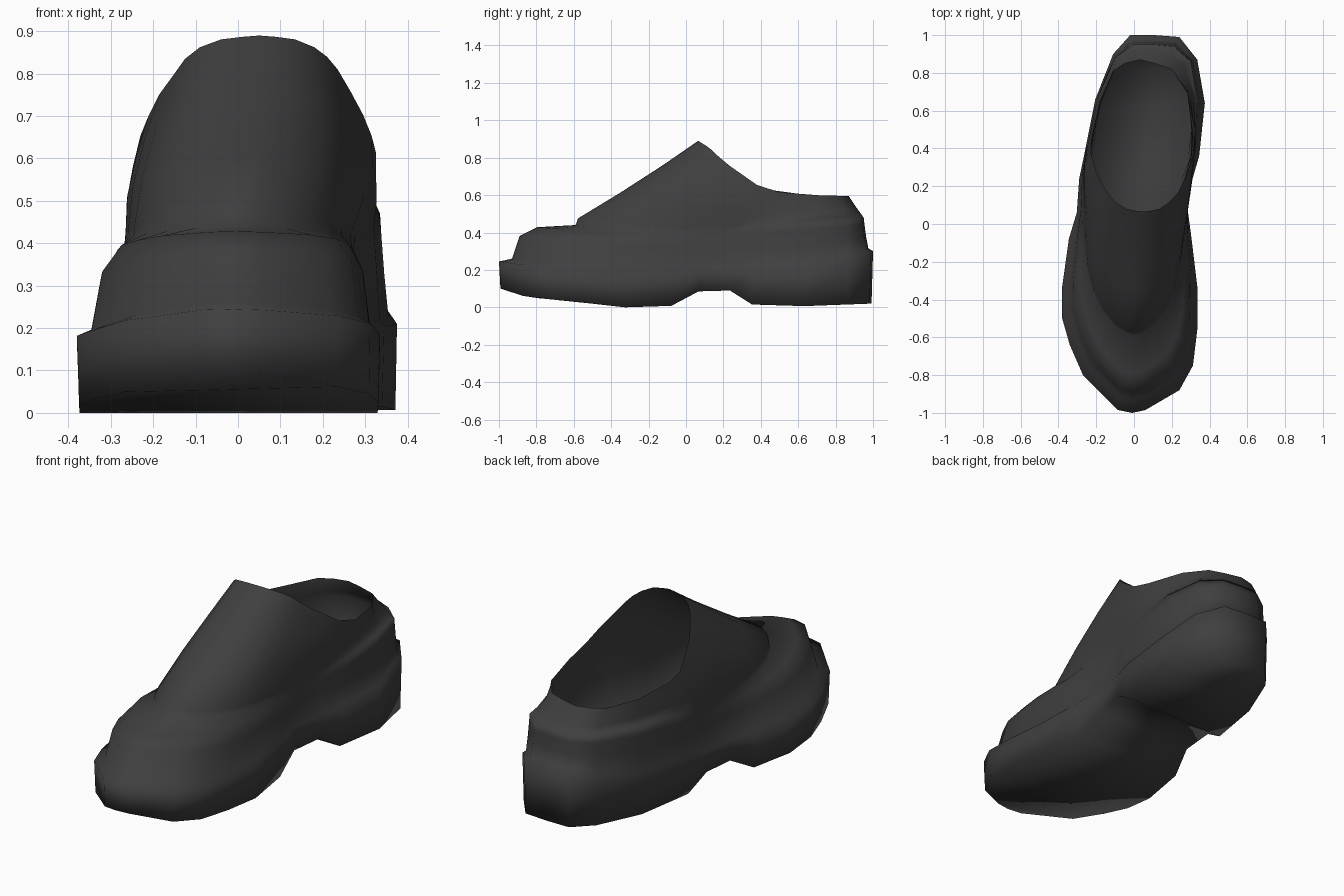
import bpy, bmesh, math
from mathutils import Vector

if "Cube" in bpy.data.objects:
    bpy.data.objects.remove(bpy.data.objects["Cube"])

# One flat colour
mat = bpy.data.materials.new("charcoal")
mat.diffuse_color = (0.05, 0.05, 0.05, 1)
mat.use_nodes = True
mat.node_tree.nodes["Principled BSDF"].inputs["Base Color"].default_value = mat.diffuse_color

# Plan outlines, 26 spokes each: toe, right side, heel, left side
FOOT = [(-.01, -1), (.06, -.985), (.24, -.88), (.312, -.75), (.335, -.56), (.335, -.33),
        (.305, -.08), (.285, .07), (.31, .24), (.345, .36), (.375, .64), (.335, .87),
        (.24, .99), (.11, 1),
        (-.02, 1), (-.11, .9), (-.205, .66), (-.265, .36), (-.29, .24), (-.303, .06),
        (-.345, -.08), (-.38, -.33), (-.38, -.50), (-.34, -.64), (-.27, -.80), (-.085, -.985)]
THROAT = [(0, -.59), (.045, -.575), (.11, -.53), (.17, -.45), (.215, -.36), (.245, -.22),
          (.265, -.05), (.275, .1), (.29, .25), (.32, .38), (.335, .66), (.30, .86),
          (.21, .94), (.1, .95),
          (0, .95), (-.1, .88), (-.195, .66), (-.25, .4), (-.265, .28), (-.265, .08),
          (-.26, -.08), (-.245, -.23), (-.215, -.36), (-.165, -.46), (-.10, -.54),
          (-.045, -.575)]
COLLAR = [(.05, .065), (.09, .07), (.135, .08), (.18, .11), (.21, .14), (.235, .17),
          (.265, .23), (.295, .31), (.315, .38), (.325, .5), (.28, .71), (.2, .82),
          (.11, .85), (.03, .87),
          (-.05, .85), (-.11, .81), (-.18, .65), (-.225, .45), (-.23, .38), (-.21, .31),
          (-.185, .24), (-.15, .18), (-.125, .145), (-.09, .11), (-.04, .08), (.01, .07)]

# Side-view height profiles (y, z)
SOLE_Z = [(-1, .10), (-.86, .055), (-.6, .03), (-.33, 0), (-.08, .008), (.06, .085),
          (.24, .09), (.36, .015), (.6, .005), (1, .02)]
WIDEST_Z = [(-1, .245), (-.6, .19), (-.3, .165), (.1, .2), (.64, .21), (1, .3)]
THROAT_Z = [(-.59, .44), (-.4, .425), (0, .41), (.3, .43), (.66, .47), (.95, .48)]
COLLAR_Z = [(.065, .89), (.13, .85), (.2, .78), (.4, .64), (.55, .603), (.87, .595)]
STEP_Z = [(-.59, .035), (-.1, .01), (.3, 0)]

# How far the wall leans in (and up) towards the throat, along the foot
RAND_IN = [(-1, .17), (-.6, .2), (-.2, .25), (.1, .35), (.6, .5)]
SIDE_IN = [(-1, .27), (-.6, .33), (-.2, .47), (.6, .75)]
SIDE_UP = [(-1, .70), (-.6, .64), (-.2, .6), (.6, .45)]
TOP_IN = [(-1, .5), (-.6, .6), (-.2, .77), (.6, .92)]
TOP_UP = [(-1, .94), (-.6, .9), (-.2, .85), (.6, .8)]


def height(profile, y):
    """Read a profile at y."""
    if y <= profile[0][0]:
        return profile[0][1]
    for (a, za), (b, zb) in zip(profile, profile[1:]):
        if y <= b:
            return za + (zb - za) * (y - a) / (b - a)
    return profile[-1][1]


def ring(outline, profile):
    return [Vector((x, y, height(profile, y))) for x, y in outline]


def blend(a, b, inward, upward):
    """Mix two rings, with the amounts read from profiles."""
    out = []
    for p, q in zip(a, b):
        t, tz = height(inward, p.y), height(upward, p.y)
        out.append(Vector((p.x + (q.x - p.x) * t, p.y + (q.y - p.y) * t,
                           p.z + (q.z - p.z) * tz)))
    return out


def inset(r, d):
    c = sum(r, Vector()) / len(r)
    return [p + Vector((c.x - p.x, c.y - p.y, 0)).normalized() * d for p in r]


def build(name, rings, angle):
    bm = bmesh.new()
    rows = [[bm.verts.new(p) for p in r] for r in rings]
    n = len(rows[0])
    for a, b in zip(rows, rows[1:]):
        for i in range(n):
            j = (i + 1) % n
            bm.faces.new((a[i], a[j], b[j], b[i]))
    # Cross strips close the first ring from toe to heel
    r = rows[0]
    for i in range(n // 2):
        strip = [r[i], r[-i % n], r[-(i + 1) % n], r[i + 1]]
        bm.faces.new(list(dict.fromkeys(strip)))
    me = bpy.data.meshes.new(name)
    bm.to_mesh(me)
    bm.free()
    ob = bpy.data.objects.new(name, me)
    bpy.context.collection.objects.link(ob)
    me.materials.append(mat)
    bpy.ops.object.select_all(action='DESELECT')
    ob.select_set(True)
    bpy.context.view_layer.objects.active = ob
    bpy.ops.object.shade_smooth_by_angle(angle=math.radians(angle))
    return ob


# Sole edge, toe rand, toe cap and throat line
sole = inset(ring(FOOT, SOLE_Z), .008)
wide = ring(FOOT, WIDEST_Z)
throat = ring(THROAT, THROAT_Z)
rand_top = [p + Vector((0, 0, .015)) for p in blend(wide, throat, RAND_IN, [(0, 0)])]
cap_side = blend(wide, throat, SIDE_IN, SIDE_UP)
cap_top = blend(wide, throat, TOP_IN, TOP_UP)

# Tongue step and ankle tube up to the slanted collar
step = [p + Vector((0, .012 * (p.y < 0), height(STEP_Z, p.y))) for p in throat]
collar = ring(COLLAR, COLLAR_Z)
BULGE = [(-.6, 1.08), (.2, 1.06), (.5, 1.0)]


def ankle(t):
    r = blend(step, collar, [(0, t)], [(0, t - .02)])
    return [Vector((p.x * height(BULGE, p.y), p.y, p.z)) for p in r]


mid = [ankle(.35), ankle(.7)]
build("shoe_shell", [sole, wide, rand_top, cap_side, cap_top, throat, step]
      + mid + [collar], 115)

# Thin lining from the collar down to the insole
insole = [Vector((p.x, p.y, .16)) for p in inset(step, .05)]
lining = build("lining", [insole, inset(step, .025), inset(mid[0], .02),
                          inset(mid[1], .015), collar], 115)
lining.data.flip_normals()
